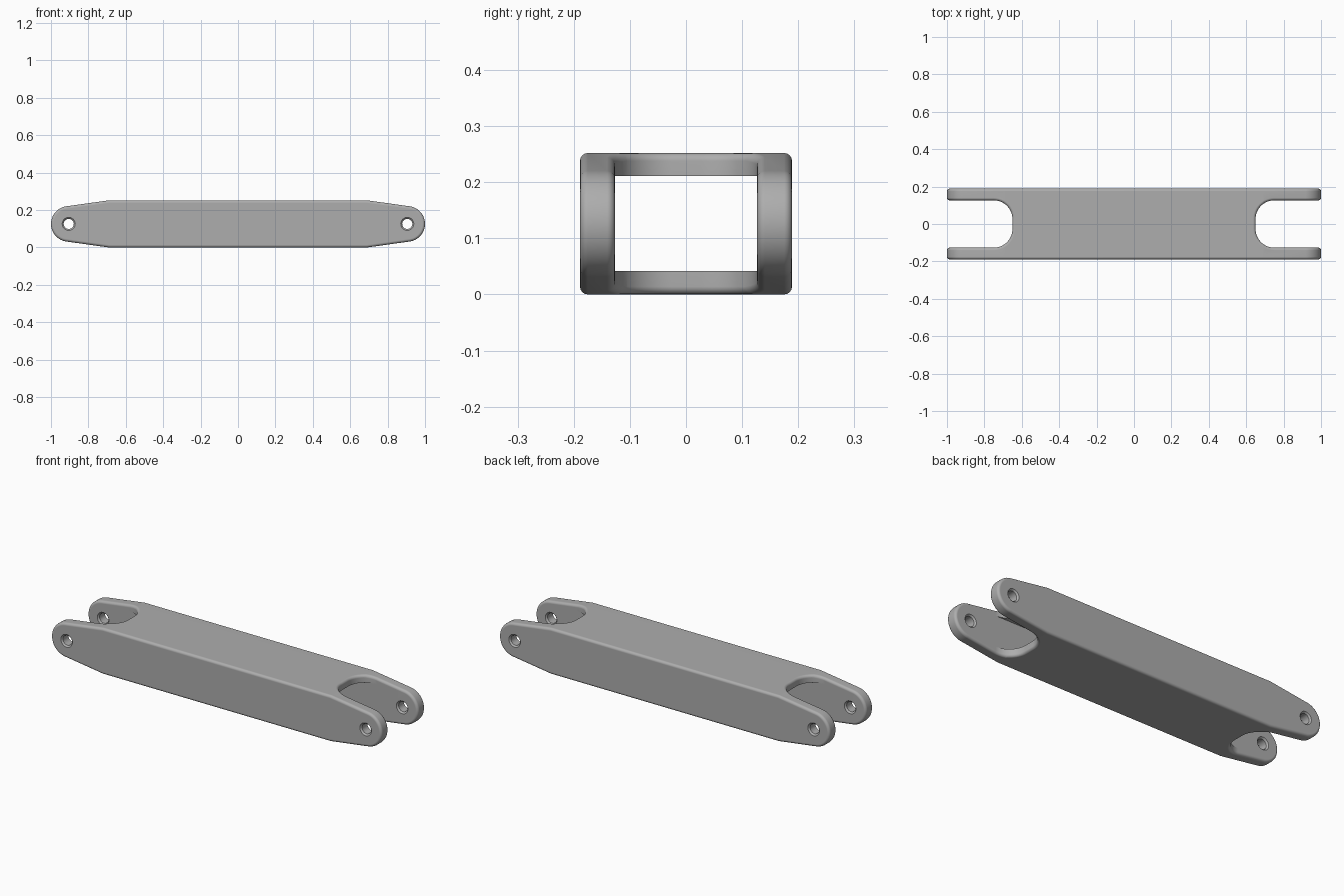
import bpy, bmesh
from math import sin, cos, radians
from mathutils import Vector

if "Cube" in bpy.data.objects:
    bpy.data.objects.remove(bpy.data.objects["Cube"])

ZC = 0.126      # centre height
HALF_W = 0.189  # half width in y
INNER = 0.1265  # half width of the tunnel and fork slots
PIN_X, PIN_R, RIM = 0.905, 0.027, 0.008


def arc(cx, cy, r, a0, a1, n):
    return [(cx + r * cos(radians(a0 + (a1 - a0) * i / n)),
             cy + r * sin(radians(a0 + (a1 - a0) * i / n))) for i in range(n + 1)]


def finish(name, bm):
    bmesh.ops.recalc_face_normals(bm, faces=bm.faces)
    mesh = bpy.data.meshes.new(name)
    bm.to_mesh(mesh)
    bm.free()
    ob = bpy.data.objects.new(name, mesh)
    bpy.context.collection.objects.link(ob)
    return ob


def prism(name, points, offset):
    """Extrude a closed 3D outline along an offset vector."""
    bm = bmesh.new()
    face = bm.faces.new([bm.verts.new(p) for p in points])
    ext = bmesh.ops.extrude_face_region(bm, geom=[face])
    verts = [g for g in ext["geom"] if isinstance(g, bmesh.types.BMVert)]
    bmesh.ops.translate(bm, verts=verts, vec=Vector(offset))
    return finish(name, bm)


def turned(name, cx, cz, profile, n=32):
    """Solid of revolution about a y axis, from (y, radius) pairs."""
    bm = bmesh.new()
    rings = [[bm.verts.new((x, y, z)) for x, z in arc(cx, cz, r, 0, 360, n)[:-1]]
             for y, r in profile]
    for a, b in zip(rings, rings[1:]):
        for i in range(n):
            j = (i + 1) % n
            bm.faces.new((a[i], a[j], b[j], b[i]))
    bm.faces.new(rings[0])
    bm.faces.new(rings[-1])
    return finish(name, bm)


def apply(ob, kind, **settings):
    mod = ob.modifiers.new(kind.title(), kind)
    for key, value in settings.items():
        setattr(mod, key, value)
    bpy.context.view_layer.objects.active = ob
    bpy.ops.object.modifier_apply(modifier=mod.name)


def cut(ob, cutter):
    apply(ob, 'BOOLEAN', operation='DIFFERENCE', solver='EXACT', object=cutter)
    bpy.data.objects.remove(cutter)


# Link body: tapered side outline with round ends
right = [(0.69, 0.0)] + arc(PIN_X, ZC, 0.095, -82, 82, 24) + [(0.69, 2 * ZC)]
outline = right + [(-x, z) for x, z in reversed(right)]
link = prism("link_arm", [(x, -HALF_W, z) for x, z in outline], (0, 2 * HALF_W, 0))

# Fork slots with rounded inner corners at both ends
R = 0.1
slot = ([(1.2, INNER)] + arc(0.65 + R, INNER - R, R, 90, 180, 14)
        + arc(0.65 + R, R - INNER, R, 180, 270, 14) + [(1.2, -INNER)])
for s in (1, -1):
    cut(link, prism("slot_cutter", [(s * x, y, -0.2) for x, y in slot], (0, 0, 0.7)))

# Rounded outer edges
apply(link, 'BEVEL', width=0.014, segments=4, limit_method='ANGLE',
      angle_limit=radians(45), use_clamp_overlap=False)

# Rectangular tunnel along the length
cut(link, prism("tunnel_cutter", [(-0.76, -INNER, 0.042), (-0.76, INNER, 0.042),
                                  (-0.76, INNER, 0.211), (-0.76, -INNER, 0.211)], (1.52, 0, 0)))

# Pin holes with softened rims through every fork arm
for sx in (1, -1):
    for sy in (1, -1):
        profile = [(INNER - RIM, PIN_R + 2 * RIM), (INNER + RIM, PIN_R),
                   (HALF_W - RIM, PIN_R), (HALF_W + RIM, PIN_R + 2 * RIM)]
        cut(link, turned("pin_cutter", sx * PIN_X, ZC, [(sy * y, r) for y, r in profile]))

# Smooth fillets while the large faces stay flat
link.select_set(True)
bpy.context.view_layer.objects.active = link
bpy.ops.object.shade_smooth_by_angle(angle=radians(30))
weighted = link.modifiers.new("Weighted normals", 'WEIGHTED_NORMAL')
weighted.keep_sharp = True

# Dark grey metal
grey = bpy.data.materials.new("dark_grey")
grey.diffuse_color = (0.42, 0.42, 0.42, 1)
grey.use_nodes = True
grey.node_tree.nodes["Principled BSDF"].inputs["Base Color"].default_value = grey.diffuse_color
link.data.materials.clear()
link.data.materials.append(grey)
